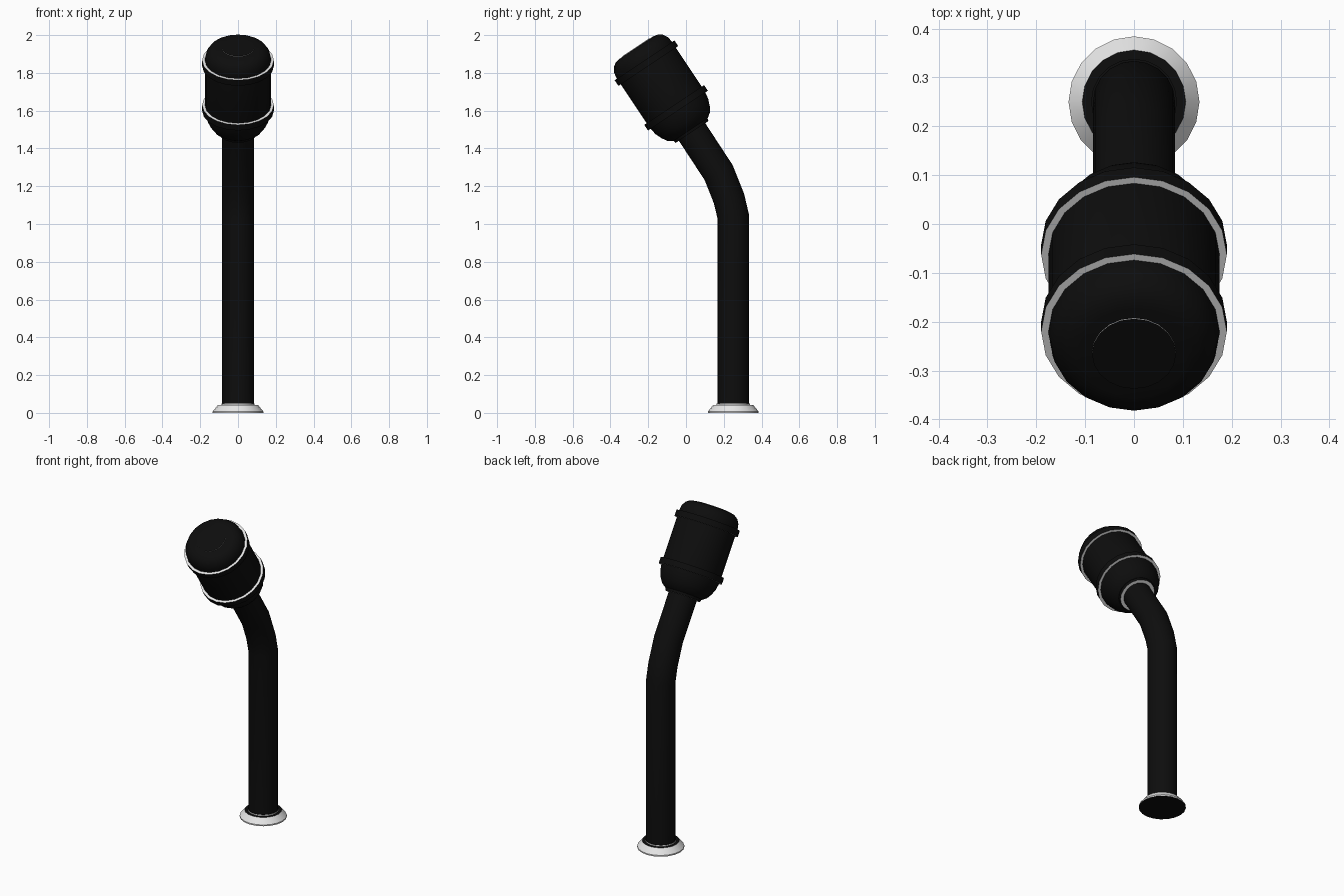
import bpy, math
from mathutils import Vector, Matrix

if "Cube" in bpy.data.objects:
    bpy.data.objects.remove(bpy.data.objects["Cube"])

SIDES = 20
TILT = math.radians(33.6)                      # lean of the head towards the front
AXIS = Vector((0, -math.sin(TILT), math.cos(TILT)))
HEAD = Vector((0, -0.0525, 1.615))             # centre of the lower band


def colour(name, value):
    m = bpy.data.materials.new(name)
    m.diffuse_color = (value, value, value, 1)
    m.use_nodes = True
    m.node_tree.nodes["Principled BSDF"].inputs["Base Color"].default_value = m.diffuse_color
    return m


MATS = [colour("black", 0.004), colour("white", 0.8)]


def tube(name, rings, white=(), closed=False):
    """Skin rings of (centre, tilt, radius); 'white' lists the white segments."""
    verts, faces, mats = [], [], []
    for centre, tilt, r in rings:
        rot = Matrix.Rotation(tilt, 3, 'X')
        for i in range(SIDES):
            a = 2 * math.pi * i / SIDES
            verts.append(Vector(centre) + rot @ Vector((r * math.cos(a), r * math.sin(a), 0)))
    n = len(rings)
    for s in range(n if closed else n - 1):
        t = (s + 1) % n
        for i in range(SIDES):
            j = (i + 1) % SIDES
            faces.append((s * SIDES + i, s * SIDES + j, t * SIDES + j, t * SIDES + i))
            mats.append(1 if s in white else 0)
    if not closed:
        faces.append(tuple(reversed(range(SIDES))))
        faces.append(tuple(range((n - 1) * SIDES, n * SIDES)))
        mats += [0, 0]
    me = bpy.data.meshes.new(name)
    me.from_pydata(verts, [], faces)
    for m in MATS:
        me.materials.append(m)
    me.polygons.foreach_set("material_index", mats)
    ob = bpy.data.objects.new(name, me)
    bpy.context.collection.objects.link(ob)
    bpy.ops.object.select_all(action='DESELECT')
    ob.select_set(True)
    bpy.context.view_layer.objects.active = ob
    bpy.ops.object.shade_smooth_by_angle(angle=math.radians(30))
    return ob


def on_head(profile):
    """Turn (radius, distance along the head axis) into rings."""
    return [(HEAD + AXIS * t, TILT, r) for r, t in profile]


def on_base(profile):
    return [((0, 0.25, z), 0, r) for r, z in profile]


# Floor flange: white sloping side, black top and underside, white inner lip
tube("base_flange", on_base([(0.134, 0), (0.134, 0.008), (0.106, 0.042),
                             (0.088, 0.042), (0.088, 0.05)]), white=(0, 1, 3))

# Bent pole
tube("pole", [((0, 0.25, 0.03), 0, 0.084),
              ((0, 0.25, 1.04), math.radians(6), 0.084),
              ((0, 0.2275, 1.135), math.radians(17), 0.084),
              ((0, 0.173, 1.272), math.radians(28), 0.084),
              (HEAD - AXIS * 0.1, TILT, 0.084)])

# Head shell: rounded bottom, straight barrel, rounded cap
tube("head_shell", on_head([(0.11, -0.138), (0.135, -0.12), (0.153, -0.092),
                            (0.168, -0.055), (0.175, -0.01), (0.175, 0.31),
                            (0.170, 0.338), (0.155, 0.362), (0.135, 0.376),
                            (0.11, 0.382)]))

# Thin disc on the cap
tube("cap_disc", on_head([(0.086, 0.378), (0.086, 0.385)]), white=(0,))

# Collar where the pole enters, white underneath
tube("neck_collar", on_head([(0.08, -0.153), (0.104, -0.153), (0.11, -0.13),
                             (0.08, -0.13)]), white=(0,), closed=True)

# Two raised bands, white on their upper and lower edges
for name, t in (("lower_band", 0.0), ("upper_band", 0.284)):
    tube(name, on_head([(0.165, t - 0.018), (0.19, t - 0.018),
                        (0.19, t + 0.018), (0.165, t + 0.018)]),
         white=(0, 2), closed=True)
